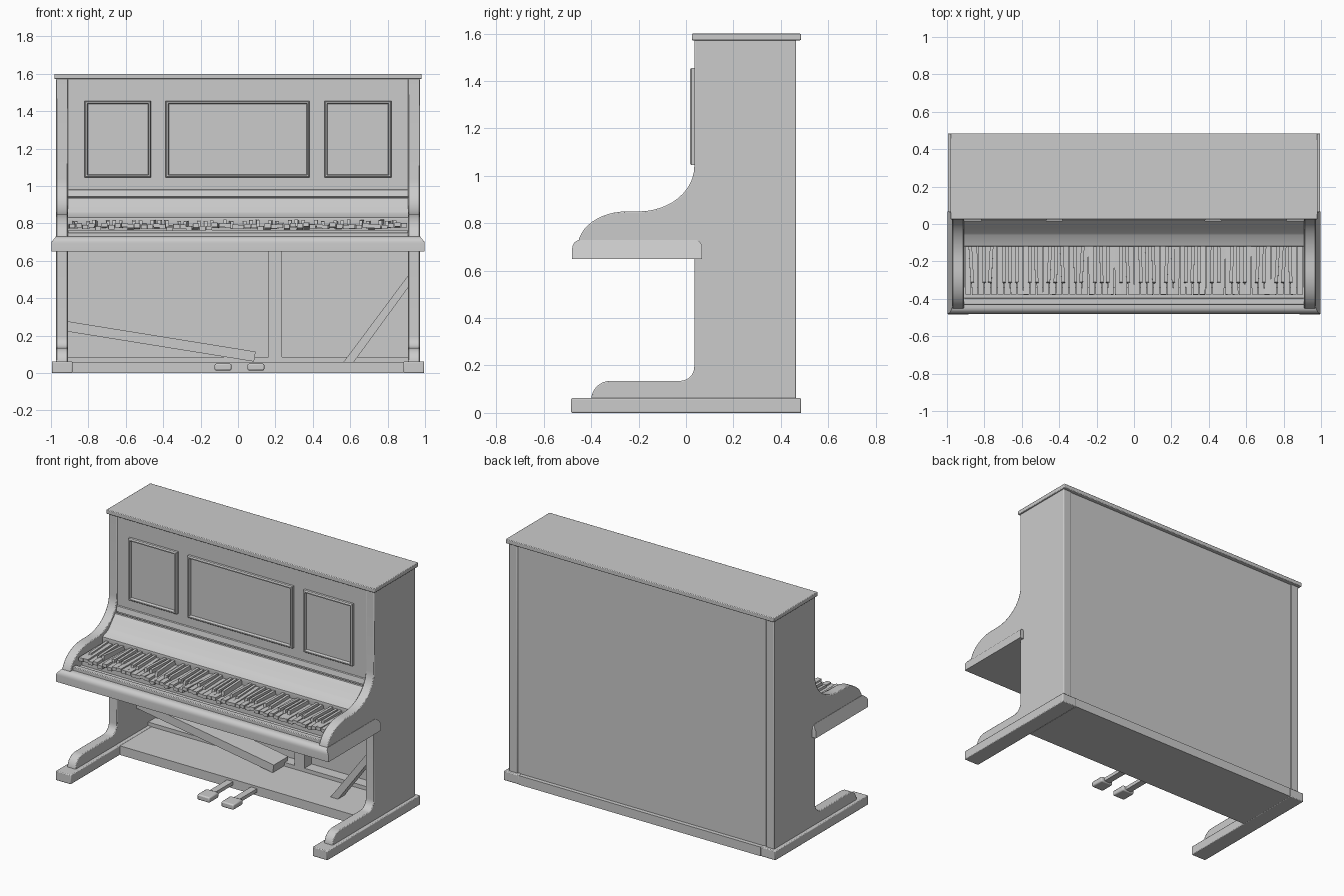
import bpy, bmesh, random
from math import sin, cos, pi, atan2, hypot
from mathutils import Matrix, Vector

if "Cube" in bpy.data.objects:
    bpy.data.objects.remove(bpy.data.objects["Cube"])

random.seed(7)


def finish(name, bm):
    bmesh.ops.recalc_face_normals(bm, faces=bm.faces)
    me = bpy.data.meshes.new(name)
    bm.to_mesh(me)
    bm.free()
    ob = bpy.data.objects.new(name, me)
    bpy.context.collection.objects.link(ob)
    return ob


def bevel(ob, width, segments=2):
    m = ob.modifiers.new("edge_round", 'BEVEL')
    m.width, m.segments, m.limit_method = width, segments, 'ANGLE'
    return ob


def add_box(bm, x, y, z, rot=None):
    """Box from (min, max) ranges, optionally turned about its centre."""
    c = Vector([(a + b) / 2 for a, b in (x, y, z)])
    s = [b - a for a, b in (x, y, z)]
    mat = Matrix.Translation(c) @ (rot or Matrix.Identity(4)) @ Matrix.Diagonal((*s, 1))
    return bmesh.ops.create_cube(bm, size=1, matrix=mat)


def box(name, x, y, z, width=0.0, rot=None):
    bm = bmesh.new()
    add_box(bm, x, y, z, rot)
    ob = finish(name, bm)
    return bevel(ob, width) if width else ob


def extrude_x(name, profile, x0, x1):
    """Solid from a closed (y, z) outline."""
    bm = bmesh.new()
    f = bm.faces.new([bm.verts.new((x0, y, z)) for y, z in profile])
    r = bmesh.ops.extrude_face_region(bm, geom=[f])
    verts = [v for v in r['geom'] if isinstance(v, bmesh.types.BMVert)]
    bmesh.ops.translate(bm, verts=verts, vec=(x1 - x0, 0, 0))
    return finish(name, bm)


def arc(cy, cz, ry, rz, a0, a1, n=12):
    return [(cy + ry * cos((a0 + (a1 - a0) * i / n) * pi / 180),
             cz + rz * sin((a0 + (a1 - a0) * i / n) * pi / 180)) for i in range(n + 1)]


def plank(name, p, q, y, thick):
    """Board running between two (x, z) centre points."""
    length = hypot(q[0] - p[0], q[1] - p[1])
    cx, cz = (p[0] + q[0]) / 2, (p[1] + q[1]) / 2
    rot = Matrix.Rotation(-atan2(q[1] - p[1], q[0] - p[0]), 4, 'Y')
    return box(name, (cx - length / 2, cx + length / 2), y,
               (cz - thick / 2, cz + thick / 2), rot=rot)


# Side walls with scrolled arms and toe blocks, plus long feet
side = [(0.465, 1.575), (0.035, 1.575)]
side += arc(-0.2, 1.04, 0.235, 0.19, 0, -90)
side += arc(-0.25, 0.70, 0.207, 0.15, 90, 180)
side += [(0.035, 0.70)]
side += arc(-0.025, 0.195, 0.06, 0.06, 0, -90, 8)
side += arc(-0.32, 0.055, 0.08, 0.08, 90, 180, 8)
side += [(0.465, 0.055)]
for s, tag in ((-1, "left"), (1, "right")):
    bevel(extrude_x(tag + "_side", side, s * 0.91, s * 0.972), 0.005)
    box(tag + "_foot", sorted((s * 0.885, s * 0.995)), (-0.485, 0.485), (0, 0.062), 0.005)

# Case
box("base_board", (-0.886, 0.886), (0.03, 0.485), (0, 0.06))
box("lid", (-0.982, 0.982), (0.025, 0.485), (1.572, 1.6), 0.004)
box("back_panel", (-0.911, 0.911), (0.435, 0.458), (0.05, 1.573))
box("upper_front_panel", (-0.911, 0.911), (0.04, 0.06), (0.93, 1.573))
extrude_x("panel_bottom_rail",
          [(0.045, 0.985), (0.034, 0.978), (0.026, 0.945), (0.045, 0.935)], -0.911, 0.911)

# Raised panel mouldings
for tag, x0, x1 in (("left", -0.82, -0.465), ("centre", -0.387, 0.383), ("right", 0.462, 0.82)):
    bm = bmesh.new()
    add_box(bm, (x0, x1), (0.024, 0.045), (1.045, 1.455))
    bm.normal_update()
    face = min(bm.faces, key=lambda f: f.calc_center_median().y)
    for inset, push in ((0.008, -0.008), (0.010, 0.0), (0.006, 0.019)):
        bmesh.ops.inset_region(bm, faces=[face], thickness=inset)
        bmesh.ops.translate(bm, verts=face.verts[:], vec=(0, push, 0))
    finish(tag + "_panel_moulding", bm)

# Fallboard behind the keys
extrude_x("fallboard",
          [(0.03, 0.935), (0.015, 0.935), (-0.02, 0.897), (-0.05, 0.862), (-0.06, 0.853),
           (-0.118, 0.832), (-0.12, 0.815), (-0.10, 0.73), (0.03, 0.73)], -0.911, 0.911)

# Keybed with rounded upper edge
bed = [(-0.48, 0.65), (0.068, 0.65)]
bed += arc(0.038, 0.70, 0.03, 0.03, 0, 90, 5)
bed += arc(-0.445, 0.695, 0.035, 0.035, 90, 180, 6)
bm = bmesh.new()
for s in (-1, 1):
    loop = [bm.verts.new((s * (0.998 - max(0, z - 0.70) * 0.8), y, z)) for y, z in bed]
    bm.faces.new(loop)
    if s == -1:
        first = loop
n = len(bed)
for i in range(n):
    bm.faces.new((first[i], first[(i + 1) % n], loop[(i + 1) % n], loop[i]))
finish("keybed", bm)
box("key_slip", (-0.911, 0.911), (-0.43, -0.395), (0.72, 0.752), 0.004)
box("key_frame", (-0.905, 0.905), (-0.34, -0.11), (0.72, 0.765))

# Worn keys, each slightly out of line
whites, blacks = bmesh.new(), bmesh.new()
pitch = 1.81 / 52
for i in range(52):
    x = -0.905 + pitch * i
    dz = random.choice((0, 0, 0.003, -0.008, 0.008))
    yaw = random.gauss(0, 0.012)
    rot = Matrix.Rotation(yaw, 4, 'Z') @ Matrix.Rotation(random.gauss(0, 0.025), 4, 'X')
    add_box(whites, (x + 0.0015, x + pitch - 0.0015), (-0.378, -0.115),
            (0.771 + dz, 0.793 + dz), rot)
    if i % 7 not in (1, 4) and i < 51:
        rot = Matrix.Rotation(random.gauss(0, 0.03), 4, 'Z') @ \
            Matrix.Rotation(random.gauss(0, 0.02), 4, 'X')
        dz = random.uniform(-0.006, 0.003)
        bx = x + pitch
        r = add_box(blacks, (bx - 0.009, bx + 0.009), (-0.318, -0.115),
                    (0.78 + dz, 0.817 + dz), rot)
        for v in r['verts']:
            if v.co.z > 0.8 and v.co.y < -0.2:
                v.co.y += 0.008
finish("white_keys", whites)
finish("black_keys", blacks)

# Exposed lower interior: rail, post, brace and fallen board
box("inner_rail", (-0.911, 0.911), (0.36, 0.44), (0.055, 0.085))
box("inner_post", (0.162, 0.235), (0.36, 0.44), (0.08, 1.5))
bm = bmesh.new()
loops = [[bm.verts.new((x, y, z)) for x, z in
          ((0.565, 0.06), (0.62, 0.06), (0.912, 0.46), (0.912, 0.525))] for y in (0.16, 0.23)]
bm.faces.new(loops[0])
bm.faces.new(loops[1])
for i in range(4):
    j = (i + 1) % 4
    bm.faces.new((loops[0][i], loops[0][j], loops[1][j], loops[1][i]))
finish("diagonal_brace", bm)
plank("fallen_board", (-0.915, 0.25), (0.09, 0.088), (0.24, 0.39), 0.054)

# Two pedals
for tag, x in (("left", -0.08), ("right", 0.096)):
    box(tag + "_pedal_pad", (x - 0.045, x + 0.045), (-0.25, -0.15), (0.014, 0.05), 0.008)
    box(tag + "_pedal_arm", (x - 0.022, x + 0.022), (-0.17, 0.05), (0.022, 0.045))

for ob in bpy.data.objects:
    ob.select_set(True)
    bpy.context.view_layer.objects.active = ob
bpy.ops.object.shade_smooth_by_angle(angle=pi / 6)
